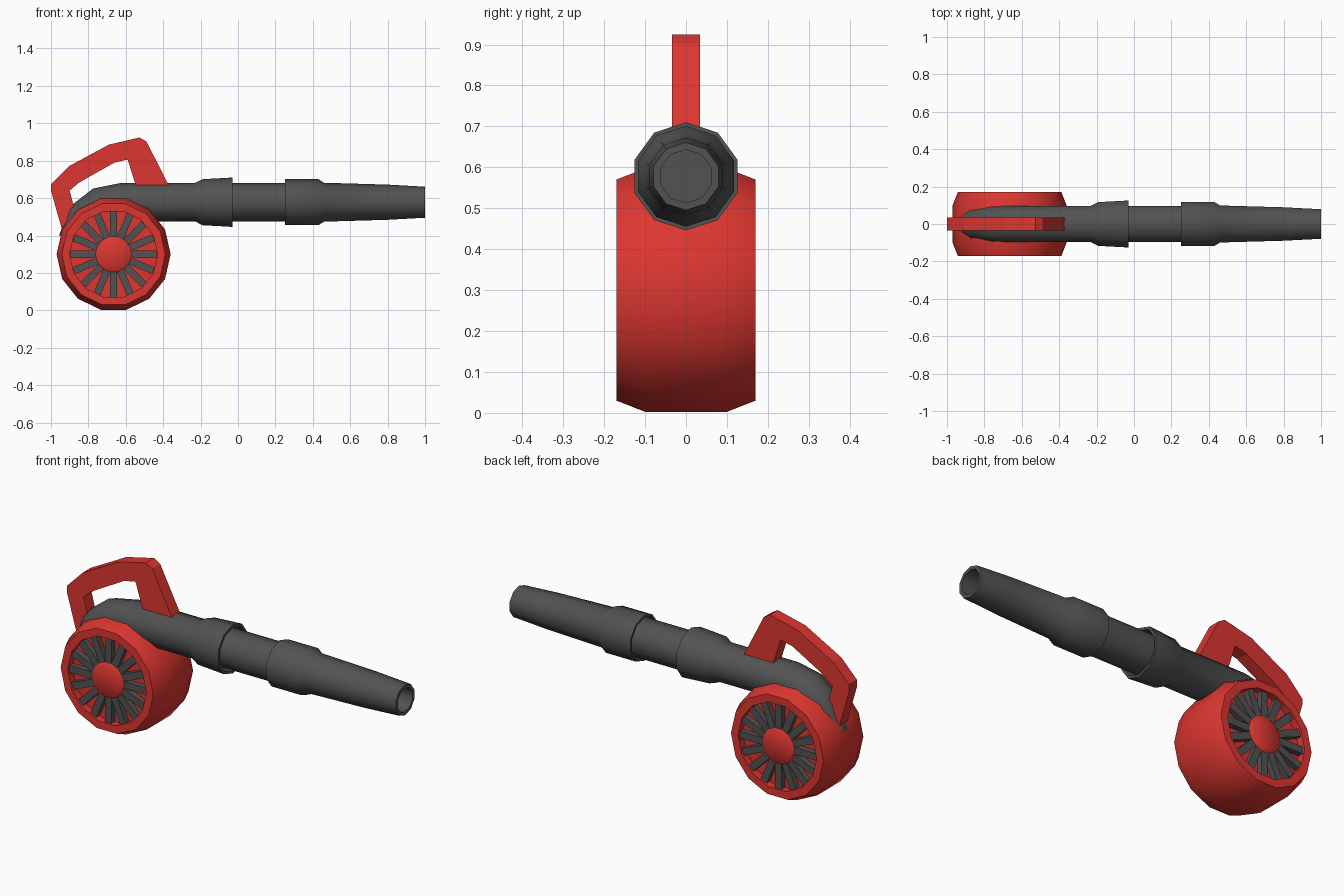
import bpy, bmesh, math
from mathutils import Vector, Matrix

if "Cube" in bpy.data.objects:
    bpy.data.objects.remove(bpy.data.objects["Cube"])


def material(name, rgb):
    m = bpy.data.materials.new(name)
    m.diffuse_color = (*rgb, 1)
    m.use_nodes = True
    m.node_tree.nodes["Principled BSDF"].inputs["Base Color"].default_value = m.diffuse_color
    return m


RED = material("red_plastic", (0.72, 0.037, 0.03))
GREY = material("dark_grey_plastic", (0.085, 0.085, 0.085))


def finish(name, bm, mat, smooth=None):
    bmesh.ops.recalc_face_normals(bm, faces=bm.faces)
    me = bpy.data.meshes.new(name)
    bm.to_mesh(me)
    bm.free()
    me.materials.append(mat)
    ob = bpy.data.objects.new(name, me)
    bpy.context.collection.objects.link(ob)
    if smooth:
        bpy.ops.object.select_all(action='DESELECT')
        ob.select_set(True)
        bpy.context.view_layer.objects.active = ob
        bpy.ops.object.shade_smooth_by_angle(angle=math.radians(smooth))
    return ob


def loft(name, rings, sides, mat, smooth=40):
    """Capped skin through rings of (centre, u axis, v axis, radius)."""
    bm = bmesh.new()
    loops = []
    for c, u, v, r in rings:
        angles = [math.tau * i / sides for i in range(sides)]
        loops.append([bm.verts.new(Vector(c) + r * (math.cos(a) * Vector(u) + math.sin(a) * Vector(v)))
                      for a in angles])
    for a, b in zip(loops, loops[1:]):
        for i in range(sides):
            j = (i + 1) % sides
            bm.faces.new((a[i], a[j], b[j], b[i]))
    bm.faces.new(loops[0])
    bm.faces.new(loops[-1])
    return finish(name, bm, mat, smooth)


AX, AZ = -0.665, 0.30   # fan axis
TZ = 0.578              # pipe axis height


def around_y(profile):
    return [((AX, y, AZ), (1, 0, 0), (0, 0, 1), r) for y, r in profile]


def around_x(profile):
    return [((x, 0, TZ), (0, 0, 1), (0, 1, 0), r) for x, r in profile]


# Fan housing: chamfered drum with a recess on both sides
half = [(-0.13, 0.235), (-0.17, 0.235), (-0.17, 0.277), (-0.10, 0.305)]
loft("fan_housing", around_y(half + [(-y, r) for y, r in reversed(half)]), 14, RED)

# Hub and grille bars on each side
for s, side in ((-1, "front"), (1, "back")):
    loft(side + "_hub", around_y([(s * 0.12, 0.097), (s * 0.16, 0.097), (s * 0.17, 0.084)]), 14, RED)
    bm = bmesh.new()
    for i in range(16):
        m = (Matrix.Translation((AX, s * 0.14, AZ))
             @ Matrix.Rotation(math.tau * i / 16, 4, 'Y')
             @ Matrix.Translation((0.16, 0, 0))
             @ Matrix.Diagonal((0.14, 0.04, 0.038, 1)))
        bmesh.ops.create_cube(bm, size=1, matrix=m)
    finish(side + "_grille", bm, GREY)

# Rear pipe: elbow rising out of the housing, straight run, flared socket
elbow = []
for x, z, deg, r in ((-0.90, 0.38, 70, 0.06), (-0.835, 0.485, 45, 0.095),
                     (-0.74, 0.555, 20, 0.102)):
    a = math.radians(deg)
    elbow.append(((x, 0, z), (-math.sin(a), 0, math.cos(a)), (0, 1, 0), r))
loft("rear_pipe", elbow + around_x([(-0.63, 0.102), (-0.23, 0.102), (-0.19, 0.123), (-0.03, 0.132),
                                    (-0.03, 0.118), (-0.10, 0.10)]), 10, GREY)

# Middle pipe joining the two sockets
loft("middle_pipe", around_x([(-0.12, 0.102), (0.32, 0.102)]), 10, GREY)

# Nozzle with collar and hollow tip
loft("nozzle", around_x([(0.29, 0.10), (0.25, 0.112), (0.25, 0.123), (0.43, 0.123), (0.46, 0.104),
                         (0.80, 0.094), (1.0, 0.083), (1.0, 0.065), (0.55, 0.065)]), 10, GREY)

# Handle: flat outline extruded across the width
outline = [(-1.0, 0.673), (-0.905, 0.77), (-0.69, 0.886), (-0.526, 0.924), (-0.489, 0.902),
           (-0.371, 0.67), (-0.547, 0.67), (-0.59, 0.806), (-0.66, 0.79), (-0.85, 0.683),
           (-0.90, 0.64), (-0.875, 0.545), (-0.942, 0.435), (-1.0, 0.64)]
bm = bmesh.new()
face = bm.faces.new([bm.verts.new((x, -0.034, z)) for x, z in outline])
ext = bmesh.ops.extrude_face_region(bm, geom=[face])
bmesh.ops.translate(bm, vec=(0, 0.068, 0),
                    verts=[g for g in ext["geom"] if isinstance(g, bmesh.types.BMVert)])
finish("handle", bm, RED)
